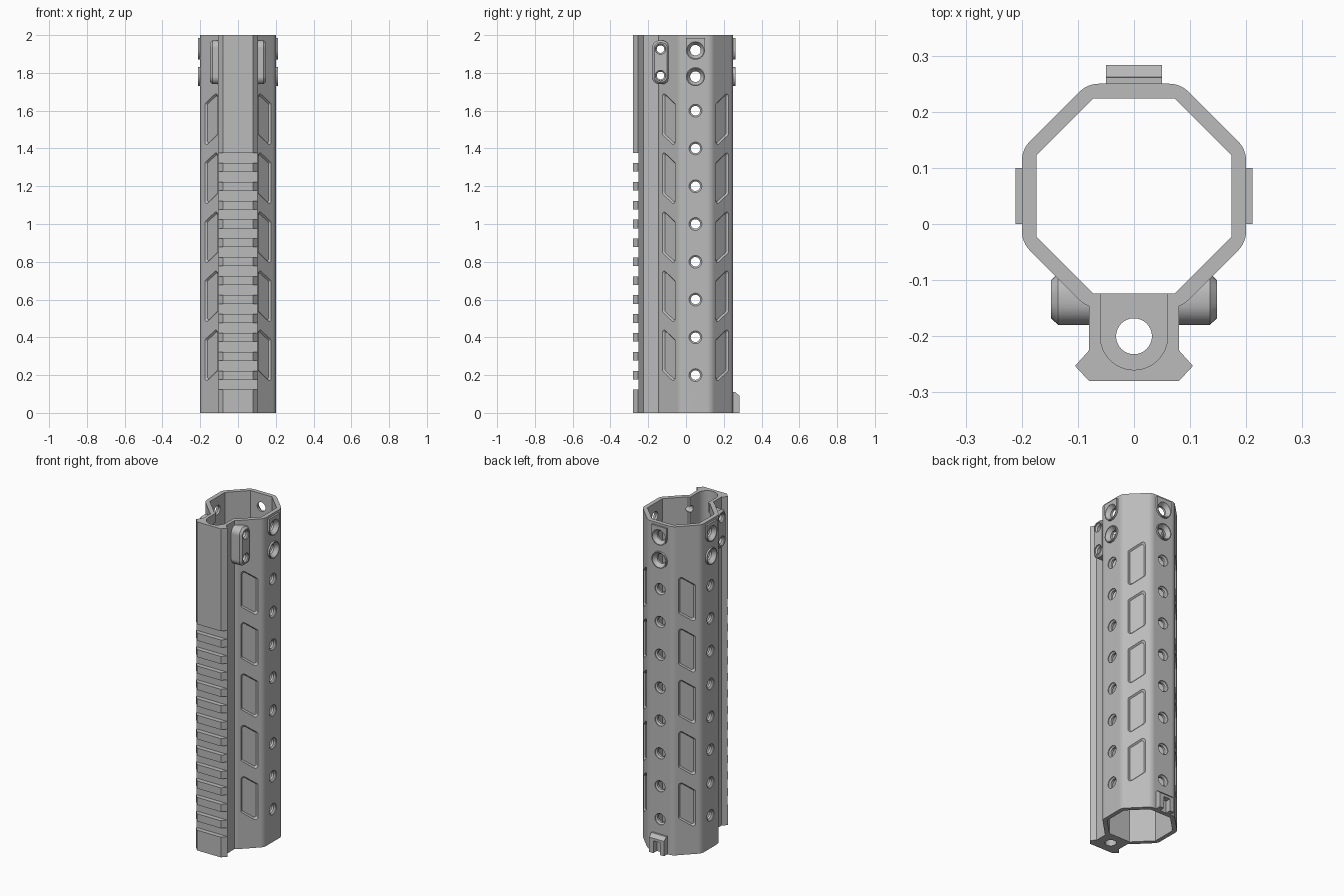
import bpy, bmesh, math
from mathutils import Vector

if "Cube" in bpy.data.objects:
    bpy.data.objects.remove(bpy.data.objects["Cube"])

AXIS = Vector((0, 0.05, 0))      # centre line of the octagonal tube
OUTER, INNER = 0.2, 0.174        # flat-to-centre distances
TOP = 2.0

metal = bpy.data.materials.new("metal_grey")
metal.diffuse_color = (0.5, 0.5, 0.5, 1)
metal.use_nodes = True
metal.node_tree.nodes["Principled BSDF"].inputs["Base Color"].default_value = metal.diffuse_color


# ---------- helpers ----------
def rounded(pts, r, n=6):
    """Round every corner of a 2D convex polygon with radius r."""
    out, pts = [], [Vector(p) for p in pts]
    for i, p in enumerate(pts):
        a = (pts[i - 1] - p).normalized()
        b = (pts[(i + 1) % len(pts)] - p).normalized()
        half = a.angle(b) / 2
        c = p + (a + b).normalized() * (r / math.sin(half))
        s, e = p + a * (r / math.tan(half)) - c, p + b * (r / math.tan(half)) - c
        sweep = s.angle_signed(e)
        s_ang = math.atan2(s.y, s.x)
        for k in range(n + 1):
            t = s_ang - sweep * k / n
            out.append(c + Vector((math.cos(t), math.sin(t))) * r)
    return out


def circle(r, n=32, start=0.0, sweep=2 * math.pi, ends=False):
    m = n + 1 if ends else n
    return [Vector((r * math.cos(start + sweep * k / n), r * math.sin(start + sweep * k / n)))
            for k in range(m)]


def loft(bm, loops):
    """Closed solid through a series of equal-length loops."""
    rings = [[bm.verts.new(p) for p in loop] for loop in loops]
    n = len(rings[0])
    for a, b in zip(rings, rings[1:]):
        for i in range(n):
            bm.faces.new((a[i], a[(i + 1) % n], b[(i + 1) % n], b[i]))
    bm.faces.new(rings[0][::-1])
    bm.faces.new(rings[-1])


def upright(bm, pts, z0, z1):
    loft(bm, [[(p[0], p[1], z) for p in pts] for z in (z0, z1)])


def box(bm, x, y, z):
    upright(bm, [(x[0], y[0]), (x[1], y[0]), (x[1], y[1]), (x[0], y[1])], *z)


def on_face(deg, pts, d, z):
    """Place 2D points (across, up) at distance d on the tube face at angle deg."""
    a = math.radians(deg)
    n, t = Vector((math.cos(a), math.sin(a), 0)), Vector((-math.sin(a), math.cos(a), 0))
    return [AXIS + n * d + t * p[0] + Vector((0, 0, z + p[1])) for p in pts]


def make(name, bm):
    bmesh.ops.recalc_face_normals(bm, faces=bm.faces)
    me = bpy.data.meshes.new(name)
    bm.to_mesh(me)
    bm.free()
    me.materials.append(metal)
    ob = bpy.data.objects.new(name, me)
    bpy.context.collection.objects.link(ob)
    return ob


def combine(target, tool, op):
    tool.hide_render = True
    mod = target.modifiers.new(op, 'BOOLEAN')
    mod.operation, mod.solver, mod.object = op, 'EXACT', tool
    bpy.context.view_layer.objects.active = target
    bpy.ops.object.modifier_apply(modifier=mod.name)
    bpy.data.objects.remove(tool)


def octagon(apothem):
    r = apothem / math.cos(math.pi / 8)
    return [Vector((0, AXIS.y)) + p for p in circle(r, 8, math.pi / 8)]


# ---------- octagonal tube ----------
bm = bmesh.new()
upright(bm, rounded(octagon(OUTER), 0.05), 0, TOP)
handguard = make("handguard", bm)

# ---------- accessory rail ----------
half = [(0.08, -0.135), (0.08, -0.225), (0.105, -0.253), (0.08, -0.28)]
bm = bmesh.new()
upright(bm, half + [(-x, y) for x, y in reversed(half)], 0, TOP)
combine(handguard, make("rail", bm), 'UNION')

# ---------- raised screw bosses near the top ----------
bm = bmesh.new()
arch = circle(0.05, 20, math.pi, math.pi, True) + [Vector((0.05, 0.066)), Vector((-0.05, 0.066))]
for deg in (0, 90, 180):
    for shape, z in ((circle(0.05), 1.78), (arch, 1.92)):
        loft(bm, [on_face(deg, shape, d, z) for d in (0.19, 0.211)])
combine(handguard, make("screw_bosses", bm), 'UNION')

# ---------- side lugs beside the rail ----------
def lug_loop(inset):
    y0, y1, z0, z1 = -0.18 + inset, -0.088 - inset, 1.74 + inset, 1.972 - inset
    return rounded([(y0, z0), (y1, z0), (y1, z1), (y0, z1)], 0.04 - inset)

bm = bmesh.new()
for s in (-1, 1):
    loft(bm, [[(s * x, p.x, p.y) for p in lug_loop(i)]
              for x, i in ((0.05, 0), (0.135, 0), (0.148, 0.012))])
combine(handguard, make("side_lugs", bm), 'UNION')

# ---------- forked tab at the bottom of the back ----------
bm = bmesh.new()
tab = [(0.24, 0), (0.283, 0), (0.283, 0.09), (0.262, 0.11), (0.24, 0.11)]
loft(bm, [[(x, y, z) for y, z in tab] for x in (-0.05, 0.05)])
combine(handguard, make("back_tab", bm), 'UNION')

# ---------- hollow interior ----------
bm = bmesh.new()
upright(bm, octagon(INNER), -0.1, TOP + 0.1)
combine(handguard, make("interior_cutter", bm), 'DIFFERENCE')

# ---------- open channel behind the upper rail ----------
bm = bmesh.new()
arc = [Vector((0, -0.2)) + p for p in circle(0.06, 24, math.pi, math.pi, True)]
upright(bm, arc + [(0.06, -0.1), (-0.06, -0.1)], 1.4, TOP + 0.1)
combine(handguard, make("channel_cutter", bm), 'DIFFERENCE')

# ---------- long bore through the rail ----------
bm = bmesh.new()
upright(bm, [Vector((0, -0.2)) + p for p in circle(0.032)], -0.1, TOP + 0.1)
combine(handguard, make("bore_cutter", bm), 'DIFFERENCE')

# ---------- holes, pockets and rail slots ----------
bm = bmesh.new()
for deg in (0, 90, 180):
    # row of small chamfered holes
    for i in range(8):
        loft(bm, [on_face(deg, circle(r, 24), d, 0.2 + 0.2 * i)
                  for d, r in ((0.22, 0.034), (0.195, 0.034), (0.188, 0.025), (0.15, 0.025))])
    # countersunk holes in the bosses
    for z in (1.78, 1.92):
        loft(bm, [on_face(deg, circle(r), d, z)
                  for d, r in ((0.23, 0.045), (0.21, 0.045), (0.187, 0.028), (0.15, 0.028))])

def pocket(inset, flip):
    w, h, k = 0.048 - inset, 0.114 - inset, 0.68
    pts = [(-w, -h + k * w), (w, -h - k * w), (w, h - k * w), (-w, h + k * w)]
    return [(flip * p.x, p.y) for p in rounded(pts, 0.014 - inset * 0.5, 4)]

# slanted pockets on the four diagonal faces
for k in range(4):
    for i in range(5):
        loft(bm, [on_face(45 + 90 * k, pocket(inset, -1 if k % 2 == 0 else 1), d, 0.305 + 0.3125 * i)
                  for d, inset in ((0.21, 0), (0.2, 0), (0.19, 0.009))])

# cross slots of the rail
for i in range(13):
    z = 0.15 + 0.1 * i
    box(bm, (-0.2, 0.2), (-0.35, -0.252), (z - 0.027, z + 0.027))

# screw holes in the side lugs
for s in (-1, 1):
    for z in (1.786, 1.926):
        loft(bm, [[(s * x, -0.135 + p.x, z + p.y) for p in circle(r, 24)]
                  for x, r in ((0.17, 0.028), (0.142, 0.028), (0.134, 0.02), (0.04, 0.02))])

# notch of the forked tab
box(bm, (-0.022, 0.022), (0.249, 0.3), (-0.05, 0.075))
combine(handguard, make("detail_cutter", bm), 'DIFFERENCE')

# ---------- shading ----------
bpy.ops.object.select_all(action='DESELECT')
handguard.select_set(True)
bpy.context.view_layer.objects.active = handguard
bpy.ops.object.shade_smooth_by_angle(angle=math.radians(25))
weighted = handguard.modifiers.new("even_shading", 'WEIGHTED_NORMAL')
weighted.keep_sharp = True
